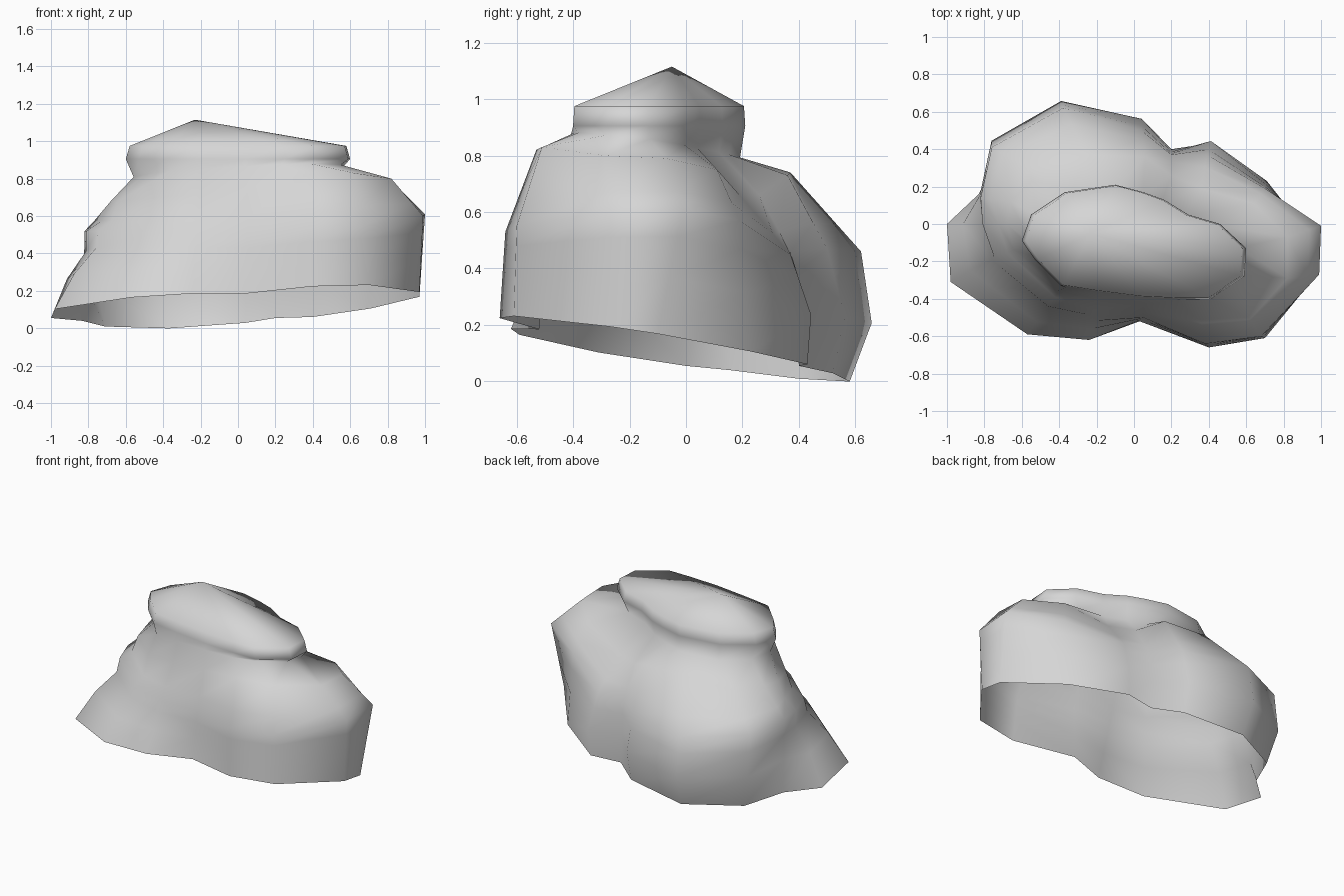
import bpy
import bmesh
from mathutils import Vector

default_cube = bpy.data.objects.get("Cube")
if default_cube:
    bpy.data.objects.remove(default_cube, do_unlink=True)

# Plan outlines, counter-clockwise from the +x end
base_outline = [
    (.97, -.10), (.71, .23), (.40, .43), (.20, .40), (.04, .52), (-.37, .58),
    (-.71, .40), (-.83, .16), (-1, 0), (-.98, -.31), (-.57, -.59), (-.24, -.62),
    (.03, -.52), (.40, -.66), (.70, -.61), (.97, -.27)]
belly_outline = [
    (1, -.01), (.70, .19), (.39, .37), (.20, .37), (.04, .50), (-.38, .62),
    (-.76, .41), (-.82, .14), (-.81, 0), (-.75, -.17), (-.46, -.44), (-.22, -.49),
    (.05, -.50), (.38, -.64), (.68, -.60), (.99, -.27)]
belly_heights = [.61, .57, .45, .46, .47, .46, .50, .52,
                 .52, .52, .50, .50, .50, .53, .55, .60]
shoulder_outline = [
    (.82, -.07), (.64, .11), (.36, .19), (.20, .26), (.06, .36), (-.25, .37),
    (-.56, .30), (-.66, .12), (-.68, 0), (-.64, -.14), (-.41, -.36), (-.20, -.40),
    (.05, -.43), (.36, -.53), (.62, -.51), (.82, -.29)]
shoulder_heights = [.79, .75, .66, .66, .73, .74, .70, .69,
                    .68, .68, .70, .72, .75, .82, .83, .80]
cap_outline = [
    (.60, -.13), (.46, 0), (.29, .05), (.16, .13), (.05, .17), (-.10, .21),
    (-.37, .17), (-.55, .05), (-.60, -.09), (-.53, -.19), (-.39, -.33), (-.20, -.36),
    (.04, -.39), (.25, -.40), (.41, -.40), (.59, -.28)]


def tilted_ring(outline, height, slope_x=0, slope_y=0):
    """Place an outline on a tilted plane."""
    return [Vector((x, y, height + slope_x * x + slope_y * y)) for x, y in outline]


def uneven_ring(outline, heights):
    """Give every point of an outline its own height."""
    return [Vector((x, y, z)) for (x, y), z in zip(outline, heights)]


def shrink(outline, factor_x, factor_y):
    """Shrink an outline about the middle of the cap."""
    return [(x * factor_x, (y + .1) * factor_y - .1) for x, y in outline]


def between(lower, upper, share):
    """Blend two rings."""
    return [low.lerp(high, share) for low, high in zip(lower, upper)]


def bulge_back(ring):
    """Swell the back of the lower wall."""
    for point in ring:
        if point.y > .4:
            point.y *= 1.1
            point.x *= 1.04
    return ring


def notch_low_end(ring):
    """Cut the steps into the low -x end."""
    for point in ring:
        if point.x < -.4 and point.y < .1:
            point.x *= .95
            point.y *= .95
    return ring


base = tilted_ring(base_outline, .105, .05, -.15)
belly = uneven_ring(belly_outline, belly_heights)
lower_wall = bulge_back(between(base, belly, .45))
ledge_foot = notch_low_end(between(lower_wall, belly, .6))
shoulder = uneven_ring(shoulder_outline, shoulder_heights)
terrace = notch_low_end(between(belly, shoulder, .35))
neck = tilted_ring(shrink(cap_outline, .93, .94), .82, .04, -.12)
for point in neck:
    # The front of the cap runs straight down into the wall
    if point.y < -.25 and point.x < .3:
        point.y -= .025
cap_side = tilted_ring(cap_outline, .905)
cap_rim = tilted_ring(shrink(cap_outline, .965, .985), .975)
rings = [base, lower_wall, ledge_foot, belly, terrace, shoulder,
         neck, cap_side, cap_rim]

# Loft the open shell and close its crown on an off-centre peak
bm = bmesh.new()
loops = [[bm.verts.new(point) for point in ring] for ring in rings]
count = len(base)
for lower, upper in zip(loops, loops[1:]):
    for i in range(count):
        j = (i + 1) % count
        bm.faces.new((lower[i], lower[j], upper[j], upper[i]))
peak = bm.verts.new((-.23, -.05, 1.115))
for i in range(count):
    bm.faces.new((loops[-1][i], loops[-1][(i + 1) % count], peak))
for face in bm.faces:
    face.smooth = True

mesh = bpy.data.meshes.new("boulder")
bm.to_mesh(mesh)
bm.free()
boulder = bpy.data.objects.new("boulder", mesh)
bpy.context.collection.objects.link(boulder)

# Plain stone colour
stone = bpy.data.materials.new("light_grey_stone")
stone.use_nodes = True
colour = (.67, .67, .67, 1)
stone.diffuse_color = colour
stone.node_tree.nodes["Principled BSDF"].inputs["Base Color"].default_value = colour
mesh.materials.append(stone)
